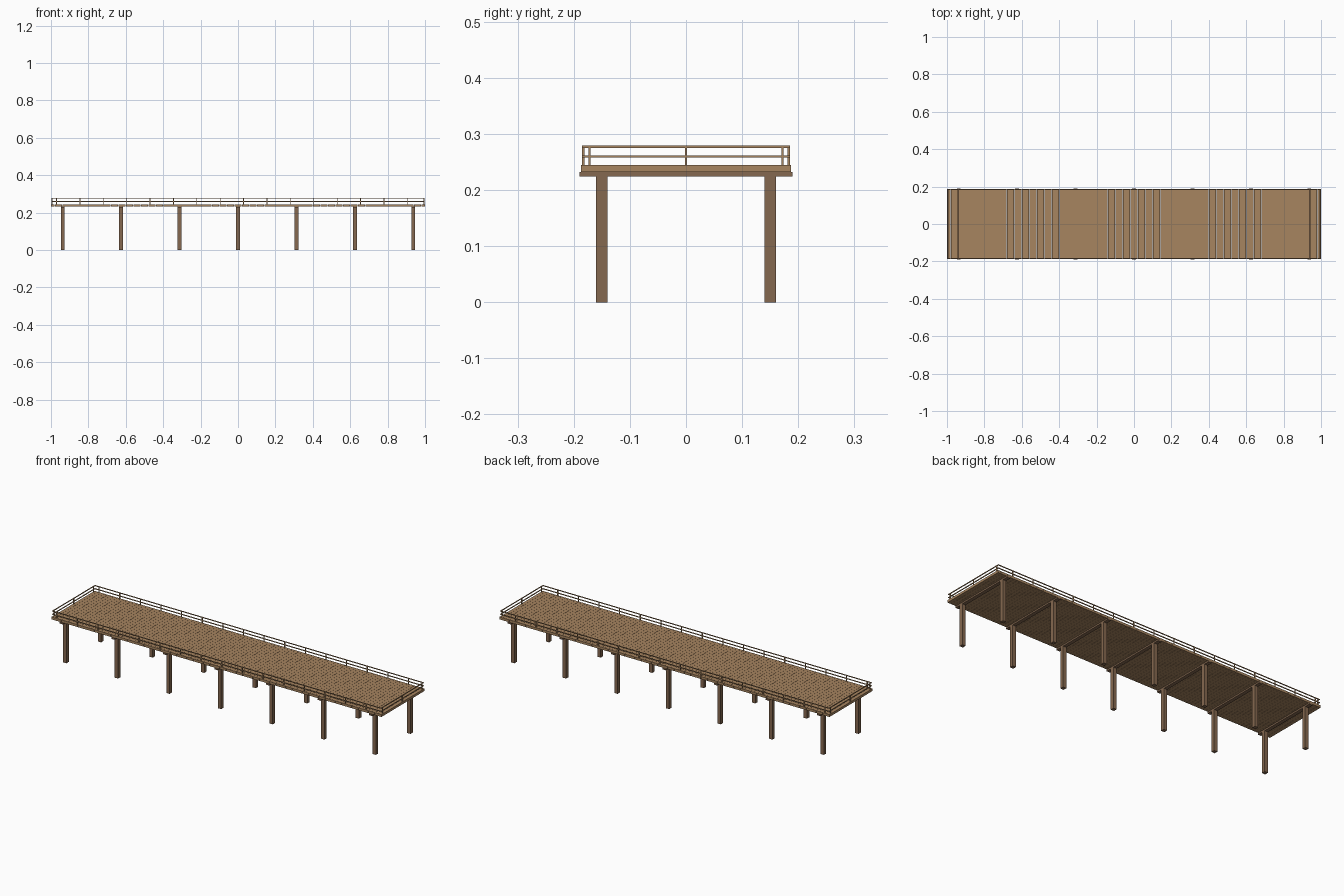
import bpy, bmesh
from mathutils import Matrix, Vector

if "Cube" in bpy.data.objects:
    bpy.data.objects.remove(bpy.data.objects["Cube"])


def material(name, rgb):
    m = bpy.data.materials.new(name)
    m.diffuse_color = (*rgb, 1.0)
    m.use_nodes = True
    m.node_tree.nodes["Principled BSDF"].inputs["Base Color"].default_value = m.diffuse_color
    return m


light_wood = material("light_wood", (0.39, 0.235, 0.118))
dark_wood = material("dark_wood", (0.235, 0.14, 0.08))


def boxes(name, items, mat):
    """One object made of boxes, each given as (low corner, high corner)."""
    bm = bmesh.new()
    for low, high in items:
        low, high = Vector(low), Vector(high)
        size = Matrix.Diagonal((*(high - low), 1.0))
        bmesh.ops.create_cube(bm, size=1.0, matrix=Matrix.Translation((low + high) / 2) @ size)
    mesh = bpy.data.meshes.new(name)
    bm.to_mesh(mesh)
    bm.free()
    mesh.materials.append(mat)
    obj = bpy.data.objects.new(name, mesh)
    bpy.context.collection.objects.link(obj)


BEAM_LOW, DECK_LOW, DECK_TOP = 0.224, 0.232, 0.245
RAIL_TOP, MID_RAIL = 0.279, 0.262
T = 0.004                      # rail thickness
SIDE_Y, END_X = 0.183, 0.995   # rail centre lines

# Support posts and cross beams, seven bays
bays = [-0.9375 + 0.3125 * i for i in range(7)]
boxes("support_posts",
      [((x - 0.01, s * 0.15 - 0.01, 0), (x + 0.01, s * 0.15 + 0.01, DECK_LOW - 0.001))
       for x in bays for s in (-1, 1)], dark_wood)
boxes("cross_beams",
      [((x - 0.01, -0.19, BEAM_LOW), (x + 0.01, 0.19, DECK_LOW)) for x in bays], dark_wood)

# Deck planks with hairline gaps
COUNT, GAP = 100, 0.0008
pitch = 2.0 / COUNT
boxes("deck_planks",
      [((-1 + i * pitch + (GAP / 2 if i else 0), -0.187, DECK_LOW),
        (-1 + (i + 1) * pitch - (GAP / 2 if i < COUNT - 1 else 0), 0.187, DECK_TOP))
       for i in range(COUNT)], light_wood)

# Railing uprights along both sides and both ends
uprights = [(-0.97 + 0.125 * i, s * SIDE_Y) for i in range(16) for s in (-1, 1)]
uprights += [(s * END_X, y) for s in (-1, 1) for y in (-0.172, 0, 0.172)]
boxes("railing_uprights",
      [((x - T / 2, y - T / 2, DECK_TOP), (x + T / 2, y + T / 2, RAIL_TOP - T / 2))
       for x, y in uprights], light_wood)

# Horizontal rails: top and middle on all four edges
rails = []
for top in (RAIL_TOP, MID_RAIL):
    for s in (-1, 1):
        y, x = s * SIDE_Y, s * END_X
        rails.append(((-END_X + T / 2, y - T / 2, top - T), (END_X - T / 2, y + T / 2, top)))
        rails.append(((x - T / 2, -SIDE_Y - T / 2, top - T), (x + T / 2, SIDE_Y + T / 2, top)))
boxes("rails", rails, light_wood)
